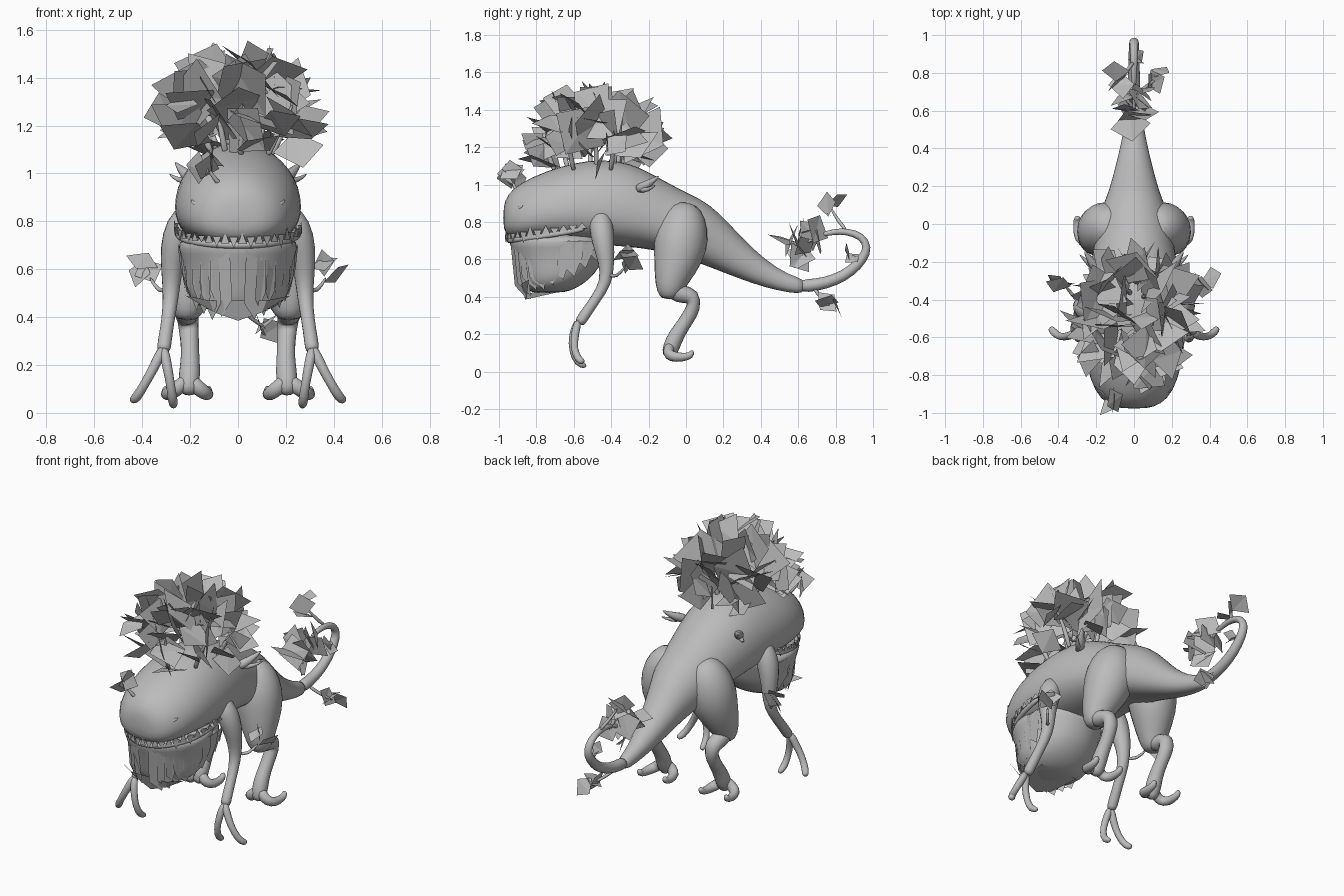
import bpy, bmesh, math, random
from mathutils import Vector

if "Cube" in bpy.data.objects:
    bpy.data.objects.remove(bpy.data.objects["Cube"])
random.seed(11)

grey = bpy.data.materials.new("stone grey")
grey.diffuse_color = (0.5, 0.5, 0.5, 1)
grey.use_nodes = True
grey.node_tree.nodes["Principled BSDF"].inputs["Base Color"].default_value = grey.diffuse_color


def make(name, verts, faces, smooth=True, subdiv=0):
    me = bpy.data.meshes.new(name)
    me.from_pydata([tuple(v) for v in verts], [], faces)
    bm = bmesh.new()
    bm.from_mesh(me)
    if smooth:
        bmesh.ops.recalc_face_normals(bm, faces=bm.faces)
    bm.to_mesh(me)
    bm.free()
    me.materials.append(grey)
    for p in me.polygons:
        p.use_smooth = smooth
    ob = bpy.data.objects.new(name, me)
    bpy.context.collection.objects.link(ob)
    if subdiv:
        mod = ob.modifiers.new("smooth", 'SUBSURF')
        mod.levels = mod.render_levels = subdiv
    return ob


def loft(name, rings, subdiv=1):
    """Skin a list of equal closed rings and cap both ends."""
    n = len(rings[0])
    verts = [v for r in rings for v in r]
    faces = [(i * n + j, i * n + (j + 1) % n, (i + 1) * n + (j + 1) % n, (i + 1) * n + j)
             for i in range(len(rings) - 1) for j in range(n)]
    faces += [tuple(range(n))[::-1], tuple(range(len(verts) - n, len(verts)))]
    return make(name, verts, faces, True, subdiv)


def tube(name, pts, n=8, side=1, subdiv=1):
    """Round limb through (x, y, z, radius) points; side mirrors x."""
    P = [Vector((p[0] * side, p[1], p[2])) for p in pts]
    rings, u = [], None
    for i, p in enumerate(P):
        t = (P[min(i + 1, len(P) - 1)] - P[max(i - 1, 0)]).normalized()
        if u is None:
            u = t.orthogonal()
        u = (u - t * u.dot(t)).normalized()
        w = t.cross(u)
        rings.append([p + (u * math.cos(2 * math.pi * k / n) + w * math.sin(2 * math.pi * k / n)) * pts[i][3]
                      for k in range(n)])
    return loft(name, rings, subdiv)


def leaf(V, F, base, d, length, width, roll=None, bend=0.05):
    """Add one slightly bent, nearly square card standing on its corner."""
    d = Vector(d).normalized()
    a = d.orthogonal().normalized()
    b = d.cross(a)
    r = random.uniform(0, 2 * math.pi) if roll is None else roll
    s = a * math.cos(r) + b * math.sin(r)
    nrm = d.cross(s)
    o = len(V)
    for t, k, up in ((0, 0, 0), (.46, -.5, bend), (.54, .5, bend), (1, 0, 0)):
        V.append(Vector(base) + d * t * length + s * k * width + nrm * up * length)
    F += [(o, o + 1, o + 2), (o + 1, o + 3, o + 2)]


def cluster(name, c, n, size, spread=1.0):
    V, F = [], []
    for _ in range(n):
        d = Vector([random.gauss(0, 1) for _ in range(3)]).normalized()
        off = Vector([random.uniform(-1, 1) * size * .22 * spread for _ in range(3)])
        leaf(V, F, Vector(c) - d * size * .5 + off, d, size * random.uniform(.9, 1.1), size * random.uniform(.8, 1))
    make(name, V, F, False)


# Head, torso and tail root: y, bottom z, top z, half width
sections = [(-.978, .77, .88, .07), (-.955, .72, .95, .145), (-.89, .70, 1.01, .21), (-.75, .70, 1.075, .258),
            (-.6, .69, 1.12, .27), (-.45, .675, 1.14, .265), (-.3, .665, 1.12, .25), (-.18, .65, 1.06, .225),
            (-.05, .62, .985, .205), (.08, .575, .925, .175), (.17, .54, .86, .135), (.3, .49, .715, .1),
            (.42, .45, .60, .07), (.55, .42, .515, .046), (.64, .415, .495, .038)]
rings = []
for y, lo, hi, w in sections:
    mid = lo + (.4 if y < 0 else .5) * (hi - lo)
    ring = []
    for k in range(20):
        c, s = math.cos(k * math.pi / 10), math.sin(k * math.pi / 10)
        e = 1.0 if s > 0 else .85
        x = math.copysign(abs(c) ** e, c) * w
        z = mid + (s * (hi - mid) if s > 0 else -abs(s) ** e * (mid - lo))
        ring.append((x, y, z))
    rings.append(ring)
loft("body", rings)

# Curling tail tip
tube("tail_tip", [(0, .6, .457, .042), (0, .7, .462, .036), (0, .8, .49, .034), (0, .88, .535, .032),
                  (0, .945, .60, .03), (0, .975, .665, .027), (0, .94, .725, .024), (0, .86, .75, .02),
                  (0, .79, .748, .017), (0, .72, .73, .014)])


def jaw_point(s, shrink=1.0):
    """Horseshoe line around the muzzle, s from -1 (one corner) over 0 (front) to 1."""
    a = s * math.pi / 2 * 1.12
    return Vector((.262 * shrink * math.sin(a), -.60 - .36 * shrink * math.cos(a), 0))


# Throat pouch: a wall around the jaw sloping back, with a folded bottom
bag = [(.74, .25, .27, -.68), (.69, .255, .27, -.68), (.64, .235, .25, -.68), (.56, .225, .225, -.68),
       (.49, .215, .185, -.70), (.445, .17, .14, -.725), (.42, .1, .09, -.74)]
loft("throat", [[(rx * math.cos(k * math.pi / 10), cy + ry * math.sin(k * math.pi / 10), z)
                 for k in range(20)] for z, rx, ry, cy in bag])

# Ragged overlapping shards along the throat, pointing down and back
V, F = [], []
for side in (1, -1):
    for i in range(9):
        s = .08 + i * .115
        top, nxt = jaw_point(s, .95), jaw_point(s + .2, .96)
        low = .385 + .2 * s ** 1.6 + random.uniform(-.015, .02)
        tip, shoulder = jaw_point(s + .12, .86 - .1 * (1 - s)), jaw_point(s - .02, .90)
        o = len(V)
        for p, z in ((top, .69), (nxt, .70), (jaw_point(s + .2, .92), low + .11), (tip, low), (shoulder, low + .07)):
            V.append((p.x * side, p.y + .03 * (.7 - z), z))
        F.append(tuple(range(o, o + 5)))
# Wide folded plate under the chin
o = len(V)
V += [(-.22, -.84, .49), (-.1, -.85, .42), (0, -.86, .385), (.1, -.85, .42), (.22, -.84, .49), (.12, -.88, .47), (-.12, -.88, .47),
      (.13, -.66, .43), (-.13, -.66, .43)]
F += [(o, o + 1, o + 6), (o + 1, o + 2, o + 3, o + 5, o + 6), (o + 3, o + 4, o + 5), (o + 1, o + 8, o + 7, o + 3, o + 2)]
make("throat_shards", V, F, False)

# Thin lower lip and teeth
tube("lower_lip", [(*jaw_point(s / 6, .97).xy, .70 + .065 * (s / 6) ** 2, .016) for s in range(-6, 7)])
V, F = [], []
for i in range(26):
    s = (i + .5) / 13 - 1
    h = random.uniform(.03, .06)
    z = .72 + .065 * s * s
    p, q, t = jaw_point(s - .04, 1.02), jaw_point(s + .04, 1.02), jaw_point(s, .95)
    up = 1 if i % 2 else -1
    z -= .014 * up
    o = len(V)
    V += [(p.x, p.y, z), (q.x, q.y, z), (t.x, t.y, z), ((p.x + q.x) / 2, (p.y + q.y) / 2, z + up * h)]
    F += [(o, o + 1, o + 3), (o + 1, o + 2, o + 3), (o + 2, o, o + 3), (o, o + 2, o + 1)]
make("teeth", V, F, False)

for side, tag in ((1, "left"), (-1, "right")):
    # Squinting eye folds, ear spikes
    tube(tag + "_eyelid", [(.06, -.955, .81, .008), (.11, -.94, .83, .016), (.16, -.905, .86, .016), (.2, -.87, .89, .008)], 6, side)
    tube(tag + "_ear", [(.18, -.27, .97, .04), (.225, -.2, 1.0, .028), (.265, -.14, 1.05, .004)], 6, side)
    tube(tag + "_ear_tip", [(.2, -.25, .97, .02), (.25, -.2, .97, .014), (.29, -.16, 1.0, .003)], 6, side)
    # Front leg with two long toes
    tube(tag + "_front_leg", [(.19, -.46, .86, .05), (.24, -.455, .78, .075), (.27, -.44, .68, .064), (.278, -.425, .58, .046),
                              (.28, -.425, .48, .036), (.292, -.48, .39, .03), (.306, -.545, .30, .032), (.312, -.575, .25, .034)], 8, side)
    tube(tag + "_outer_toe", [(.31, -.575, .28, .024), (.345, -.595, .2, .024), (.39, -.60, .12, .02), (.425, -.575, .06, .024), (.445, -.545, .05, .018)], 8, side)
    tube(tag + "_inner_toe", [(.312, -.575, .28, .024), (.295, -.61, .19, .023), (.28, -.61, .11, .019), (.272, -.58, .045, .024), (.268, -.53, .025, .016)], 8, side)
    # Back leg: heavy thigh, hock, ankle
    tube(tag + "_thigh", [(.1, .0, .9, .06), (.125, -.01, .83, .125), (.15, -.025, .72, .155), (.175, -.04, .61, .14),
                          (.205, -.08, .49, .095), (.215, -.09, .42, .07), (.215, -.09, .385, .04)], 12, side)
    tube(tag + "_shin", [(.215, -.1, .46, .06), (.215, -.03, .41, .055), (.21, .04, .405, .052), (.205, .045, .345, .046),
                         (.2, -.0, .27, .04), (.2, -.05, .2, .046), (.205, -.08, .13, .052), (.205, -.1, .07, .035)], 8, side)
    # Curled back toes
    for x, name in ((.125, "inner"), (.30, "outer")):
        tube(f"{tag}_{name}_claw", [(.205, -.08, .15, .03), (.5 * (.205 + x), -.1, .10, .036), (x + .1 * (.205 - x), -.08, .08, .033),
                                    (x, -.02, .075, .026), (x, .03, .085, .022), (x, .035, .115, .012)], 8, side)
    # Elbow twigs with leaves
    tube(tag + "_elbow_twig", [(.285, -.42, .52, .014), (.33, -.37, .5, .011), (.37, -.32, .57, .008)], 6, side)
    cluster(tag + "_elbow_leaves", (.385 * side, -.31, .61), 3, .14)

# Branches carrying the crown
for i in range(9):
    a = i * 2.4
    r = .5 + .5 * (i % 3) / 2
    x, y = .2 * r * math.cos(a), -.48 + .27 * r * math.sin(a)
    tube(f"branch_{i}", [(x * .7, -.48 + (y + .48) * .8, 1.06, .02), (x, y, 1.18, .014), (x * 1.4, y, 1.3, .006)], 6)

# Crown of large leaf cards spread over a dome
V, F = [], []
N = 66
for i in range(N):
    h = -.34 + 1.32 * (i + .5) / N
    a = i * 2.39996
    q = math.sqrt(max(0, 1 - h * h))
    d = Vector((q * math.cos(a), q * math.sin(a), h))
    size = random.uniform(.26, .36) * (.75 if h < .1 else 1)
    reach = random.uniform(.85, 1.05)
    tip = Vector((d.x * .39, -.475 + d.y * .43, 1.23 + d.z * .335 / max(reach, 1))) 
    tip = Vector((tip.x * reach, -.475 + (tip.y + .475) * reach, tip.z))
    aim = (d + Vector([random.uniform(-.5, .5) for _ in range(3)])).normalized()
    base = tip - aim * size
    base.z = max(base.z, 1.08)
    leaf(V, F, base, tip - base, (tip - base).length, size * random.uniform(.6, .95))
make("crown_leaves", V, F, False)

# Small sprigs on the muzzle and tail
twigs = [("muzzle", (-.07, -.9, .95), (-.13, -.93, 1.03), 4, .14),
         ("tail_top", (0, .86, .75), (-.07, .77, .88), 3, .15),
         ("tail_low", (0, .68, .45), (.12, .77, .35), 3, .14),
         ("tail_bend", (0, .95, .62), (.0, .88, .62), 2, .11),
         ("tail_end_a", (0, .74, .735), (.0, .66, .72), 6, .18),
         ("tail_end_b", (0, .74, .735), (.0, .56, .67), 5, .2)]
for name, a, b, n, size in twigs:
    m = [(p + q) / 2 for p, q in zip(a, b)]
    tube(name + "_twig", [(*a, .014), (m[0], m[1], m[2] - .01, .011), (*b, .007)], 6)
    cluster(name + "_leaves", b, n, size, 1.3)
